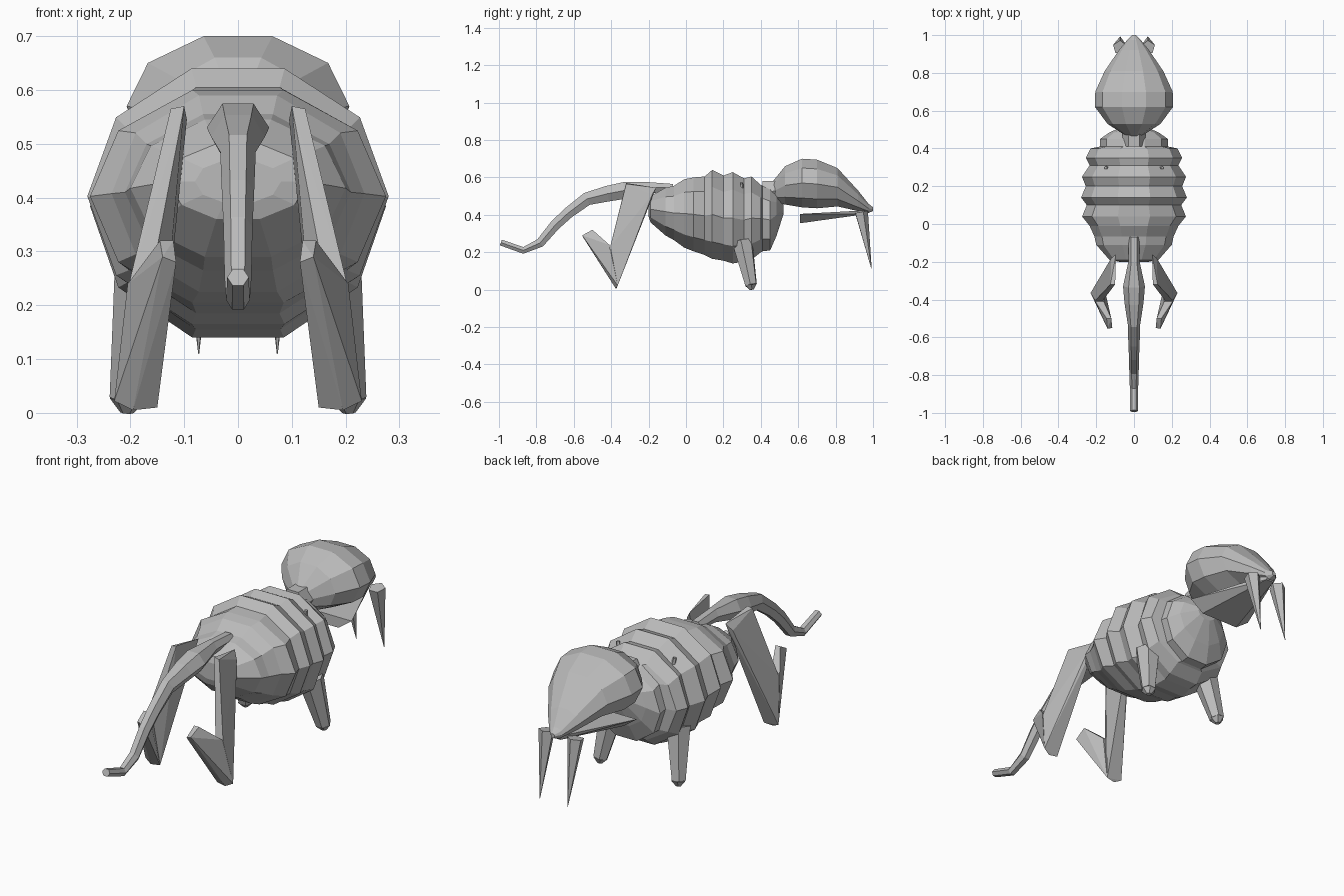
import bpy, bmesh, math
from mathutils import Vector

if "Cube" in bpy.data.objects:
    bpy.data.objects.remove(bpy.data.objects["Cube"], do_unlink=True)

grey = bpy.data.materials.new("plain_grey")
grey.use_nodes = True
grey.diffuse_color = (0.5, 0.5, 0.5, 1)
grey.node_tree.nodes["Principled BSDF"].inputs["Base Color"].default_value = (0.5, 0.5, 0.5, 1)


def finish(name, bm):
    bmesh.ops.recalc_face_normals(bm, faces=bm.faces)
    mesh = bpy.data.meshes.new(name)
    bm.to_mesh(mesh)
    bm.free()
    mesh.materials.append(grey)
    obj = bpy.data.objects.new(name, mesh)
    bpy.context.collection.objects.link(obj)
    return obj


def bridge(bm, loops):
    for a, b in zip(loops, loops[1:]):
        for i in range(len(a)):
            j = (i + 1) % len(a)
            bm.faces.new((a[i], a[j], b[j], b[i]))
    bm.faces.new(loops[0])
    bm.faces.new(loops[-1])


def ringed(name, rings, sides=10):
    """Loft of flat-topped polygons; each ring is (y, half width, top, bottom)."""
    bm = bmesh.new()
    flat = math.sin(math.tau / sides * round(sides / 4 - 0.5))
    loops = []
    for y, rx, top, bottom in rings:
        mid, rz = (top + bottom) / 2, (top - bottom) / 2 / flat
        angles = [math.tau * i / sides for i in range(sides)]
        loops.append([bm.verts.new((rx * math.cos(a), y, mid + rz * math.sin(a))) for a in angles])
    bridge(bm, loops)
    return finish(name, bm)


def tube(name, path, sides=6):
    """Upright tube in the middle plane; each point is (y, z, half width, half height)."""
    bm = bmesh.new()
    loops = []
    for k, (y, z, rx, rz) in enumerate(path):
        p, q = path[max(k - 1, 0)], path[min(k + 1, len(path) - 1)]
        d = Vector((0, q[0] - p[0], q[1] - p[1])).normalized()
        up = Vector((0, d.z, -d.y))
        loop = []
        for i in range(sides):
            a = math.tau * i / sides
            loop.append(bm.verts.new(Vector((rx * math.cos(a), y, z)) + up * rz * math.sin(a) / 0.866))
        loops.append(loop)
    bridge(bm, loops)
    return finish(name, bm)


def hull(name, points, sign=1):
    bm = bmesh.new()
    for x, y, z in points:
        bm.verts.new((x * sign, y, z))
    res = bmesh.ops.convex_hull(bm, input=bm.verts)
    bmesh.ops.delete(bm, geom=[v for v in bm.verts if not v.link_faces], context="VERTS")
    return finish(name, bm)


def limb(name, start, end, r1, r2, sides, sign):
    """Tapered straight limb between two points."""
    a = Vector((start[0] * sign, start[1], start[2]))
    b = Vector((end[0] * sign, end[1], end[2]))
    bm = bmesh.new()
    bmesh.ops.create_cone(bm, cap_ends=True, segments=sides, radius1=r1, radius2=r2, depth=(b - a).length)
    rot = (b - a).to_track_quat("Z", "Y").to_matrix().to_4x4()
    rot.translation = (a + b) / 2
    bmesh.ops.transform(bm, matrix=rot, verts=bm.verts)
    return finish(name, bm)


# Segmented body
ringed("body", [
    (-0.20, 0.08, 0.47, 0.39), (-0.19, 0.13, 0.50, 0.36), (-0.11, 0.20, 0.545, 0.29),
    (-0.065, 0.21, 0.555, 0.265), (-0.01, 0.235, 0.59, 0.225), (0.04, 0.275, 0.60, 0.205),
    (0.10, 0.25, 0.605, 0.185), (0.14, 0.28, 0.64, 0.165), (0.20, 0.255, 0.61, 0.155),
    (0.25, 0.275, 0.628, 0.14), (0.31, 0.235, 0.595, 0.15), (0.35, 0.255, 0.605, 0.16),
    (0.40, 0.23, 0.56, 0.20), (0.41, 0.18, 0.555, 0.205), (0.45, 0.18, 0.535, 0.21),
    (0.485, 0.13, 0.51, 0.29), (0.52, 0.05, 0.46, 0.40)])

# Neck and head
ringed("neck", [(0.41, 0.06, 0.58, 0.46), (0.50, 0.06, 0.58, 0.48)], 6)
ringed("head", [
    (0.465, 0.04, 0.58, 0.47), (0.53, 0.14, 0.66, 0.455), (0.62, 0.207, 0.70, 0.44),
    (0.70, 0.205, 0.695, 0.435), (0.81, 0.155, 0.65, 0.445), (0.92, 0.08, 0.53, 0.42),
    (0.975, 0.035, 0.46, 0.41), (1.0, 0.01, 0.44, 0.42)])

# Open lower jaw, wide at the throat and pointed at the tip
hull("lower_jaw", [(s * x, y, z) for s in (1, -1) for x, y, z in
     [(0.17, 0.61, 0.405), (0.10, 0.61, 0.355), (0.02, 0.98, 0.425), (0.02, 0.97, 0.405)]])

# Tail
tube("tail", [
    (-0.07, 0.545, 0.03, 0.02), (-0.20, 0.545, 0.03, 0.03), (-0.33, 0.53, 0.058, 0.045),
    (-0.42, 0.513, 0.05, 0.042), (-0.53, 0.485, 0.033, 0.035), (-0.63, 0.41, 0.03, 0.03),
    (-0.70, 0.345, 0.027, 0.028), (-0.78, 0.25, 0.025, 0.024), (-0.87, 0.21, 0.022, 0.018),
    (-0.99, 0.252, 0.02, 0.016)])

# Paired parts
for side, s in (("left", 1), ("right", -1)):
    knee = [(0.15, -0.37, 0.01), (0.195, -0.375, 0.005), (0.23, -0.365, 0.022)]
    hull(side + "_hind_thigh", knee + [
        (0.10, -0.32, 0.57), (0.125, -0.32, 0.565), (0.095, -0.16, 0.545),
        (0.12, -0.18, 0.51), (0.205, -0.405, 0.23), (0.165, -0.405, 0.23)], s)
    hull(side + "_hind_shin", knee + [
        (0.115, -0.55, 0.28), (0.14, -0.555, 0.29), (0.12, -0.50, 0.32),
        (0.145, -0.50, 0.32), (0.16, -0.41, 0.24), (0.205, -0.41, 0.24)], s)
    limb(side + "_front_leg", (0.17, 0.30, 0.26), (0.205, 0.348, 0.025), 0.06, 0.034, 6, s)
    limb(side + "_front_foot", (0.205, 0.348, 0.025), (0.207, 0.352, 0.0), 0.034, 0.012, 6, s)
    limb(side + "_fang", (0.075, 0.935, 0.415), (0.073, 0.992, 0.11), 0.038, 0.001, 5, s)
    limb(side + "_back_nub", (0.14, 0.30, 0.53), (0.15, 0.297, 0.572), 0.012, 0.008, 5, s)
